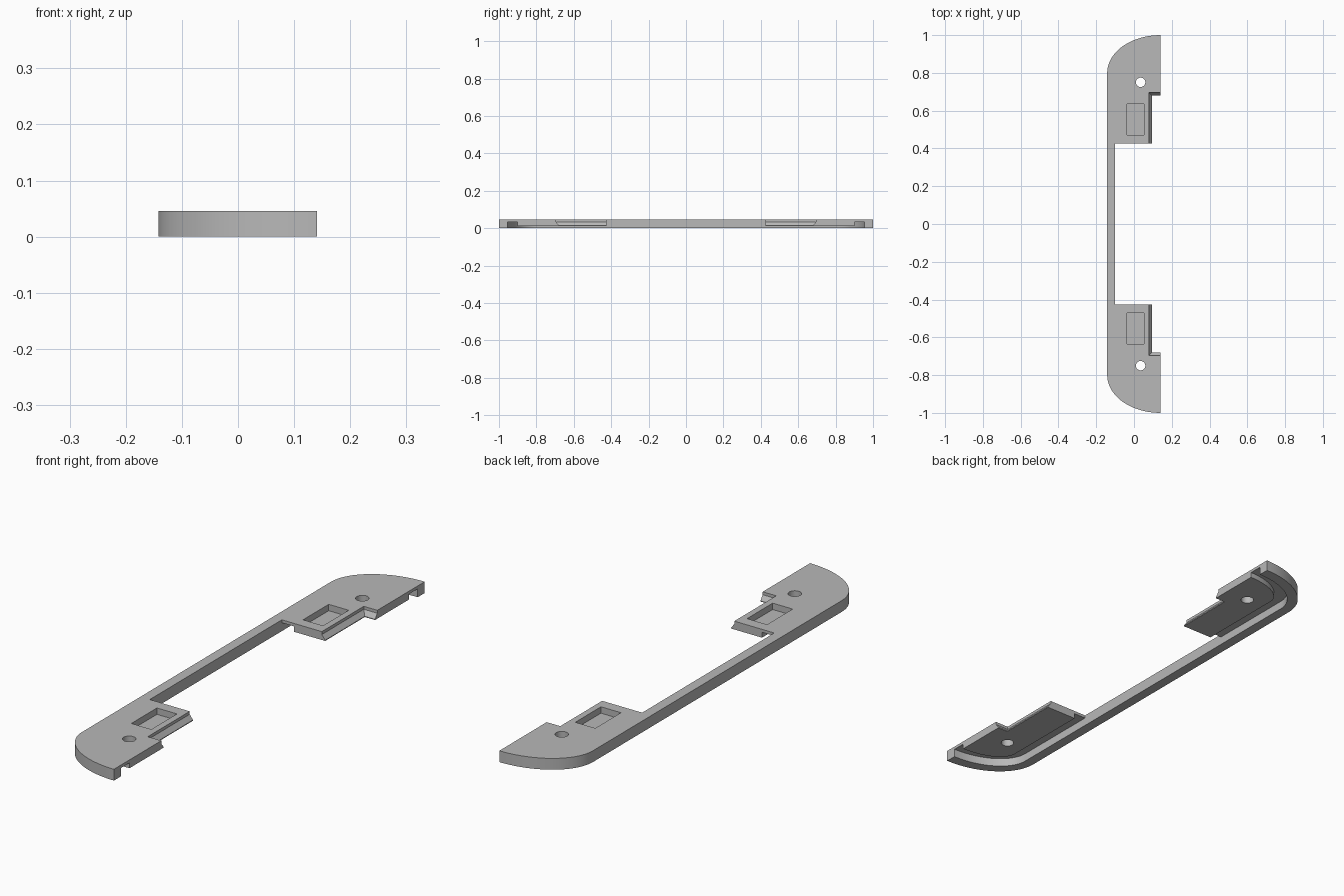
import bpy, bmesh, math
from mathutils import Vector

if "Cube" in bpy.data.objects:
    bpy.data.objects.remove(bpy.data.objects["Cube"])

grey = bpy.data.materials.new("plain grey")
grey.use_nodes = True
colour = (0.48, 0.48, 0.48, 1)
grey.diffuse_color = colour
grey.node_tree.nodes["Principled BSDF"].inputs["Base Color"].default_value = colour

TOP, ROOF, FLOOR = 0.046, 0.034, 0.012   # top face, groove roof, pad underside
END, BEND = 0.141, 0.8                   # open end in x, centre of corner curve in y


def prism(name, pts, lo, hi, place=lambda a, b, h: (a, b, h)):
    """Extrude a closed profile from lo to hi along the axis chosen by place."""
    bm = bmesh.new()
    base = bm.faces.new([bm.verts.new(place(a, b, lo)) for a, b in pts])
    out = bmesh.ops.extrude_face_region(bm, geom=[base])
    step = Vector(place(0, 0, hi)) - Vector(place(0, 0, lo))
    bmesh.ops.translate(bm, vec=step, verts=[v for v in out["geom"] if isinstance(v, bmesh.types.BMVert)])
    bmesh.ops.recalc_face_normals(bm, faces=bm.faces)
    mesh = bpy.data.meshes.new(name)
    bm.to_mesh(mesh)
    bm.free()
    mesh.materials.append(grey)
    obj = bpy.data.objects.new(name, mesh)
    bpy.context.collection.objects.link(obj)
    return obj


def activate(obj):
    bpy.ops.object.select_all(action="DESELECT")
    obj.select_set(True)
    bpy.context.view_layer.objects.active = obj


def boolean(obj, other, operation="DIFFERENCE"):
    activate(obj)
    mod = obj.modifiers.new("cut", "BOOLEAN")
    mod.operation, mod.solver, mod.object = operation, "EXACT", other
    bpy.ops.object.modifier_apply(modifier=mod.name)
    bpy.data.objects.remove(other)


def arc(rx, ry, s, steps=24):
    """Quarter ellipse from the long side round to the open end."""
    angles = [math.pi / 2 * i / steps for i in range(steps + 1)]
    return [(END - rx * math.cos(t), s * (BEND + ry * math.sin(t))) for t in angles]


def rect(x0, x1, y0, y1, s=1):
    return [(x0, s * y0), (x1, s * y0), (x1, s * y1), (x0, s * y1)]


# Tray outline: slim bar joining two wide rounded ends, with a stepped notch
def end_edge(s):
    return [(END, 0.695), (0.08, 0.695), (0.08, 0.425), (-0.1, 0.425)]


upper = arc(0.283, 0.2, 1) + end_edge(1)
lower = [(x, -y) for x, y in reversed(upper)]
frame = prism("frame", upper + lower, 0, TOP)

for s in (-1, 1):
    # Hollow underside, leaving the outer rim
    hollow = arc(0.241, 0.155, s) + [(0.3, s * 0.955), (0.3, s * 0.3), (-0.1, s * 0.3)]
    boolean(frame, prism("hollow", hollow, -0.1, ROOF))

    # Thick pad below the roof, set in from the rim by a groove
    pad = arc(0.186, 0.1, s) + [(END, s * 0.695), (0.08, s * 0.695),
                                (0.08, s * 0.425), (-0.045, s * 0.425)]
    boolean(frame, prism("pad", pad, FLOOR, ROOF), "UNION")

    # Rectangular pocket and screw hole
    boolean(frame, prism("pocket", rect(-0.036, 0.054, 0.47, 0.635, s), 0.02, 0.1))
    ring = [(0.035 + 0.025 * math.cos(math.tau * i / 32), s * 0.75 + 0.025 * math.sin(math.tau * i / 32))
            for i in range(32)]
    boolean(frame, prism("screw_hole", ring, -0.1, 0.1))

    # Sloped lips along the tab edge and the notch edge
    side = "back" if s > 0 else "front"
    slope = [(0, ROOF), (0.015, 0.015), (0.015, FLOOR), (0, FLOOR)]
    lips = [prism(side + "_tab_lip", [(0.08 + d, z) for d, z in slope], s * 0.425, s * 0.695,
                  lambda a, b, h: (a, h, b)),
            prism(side + "_notch_lip", [(s * (0.695 - d), z) for d, z in slope], 0.08, END,
                  lambda a, b, h: (h, a, b))]
    for lip in lips:
        activate(lip)
        bpy.ops.object.shade_flat()

# Smooth the round ends and holes, keep edges crisp
activate(frame)
bpy.ops.object.shade_smooth_by_angle(angle=math.radians(30))
